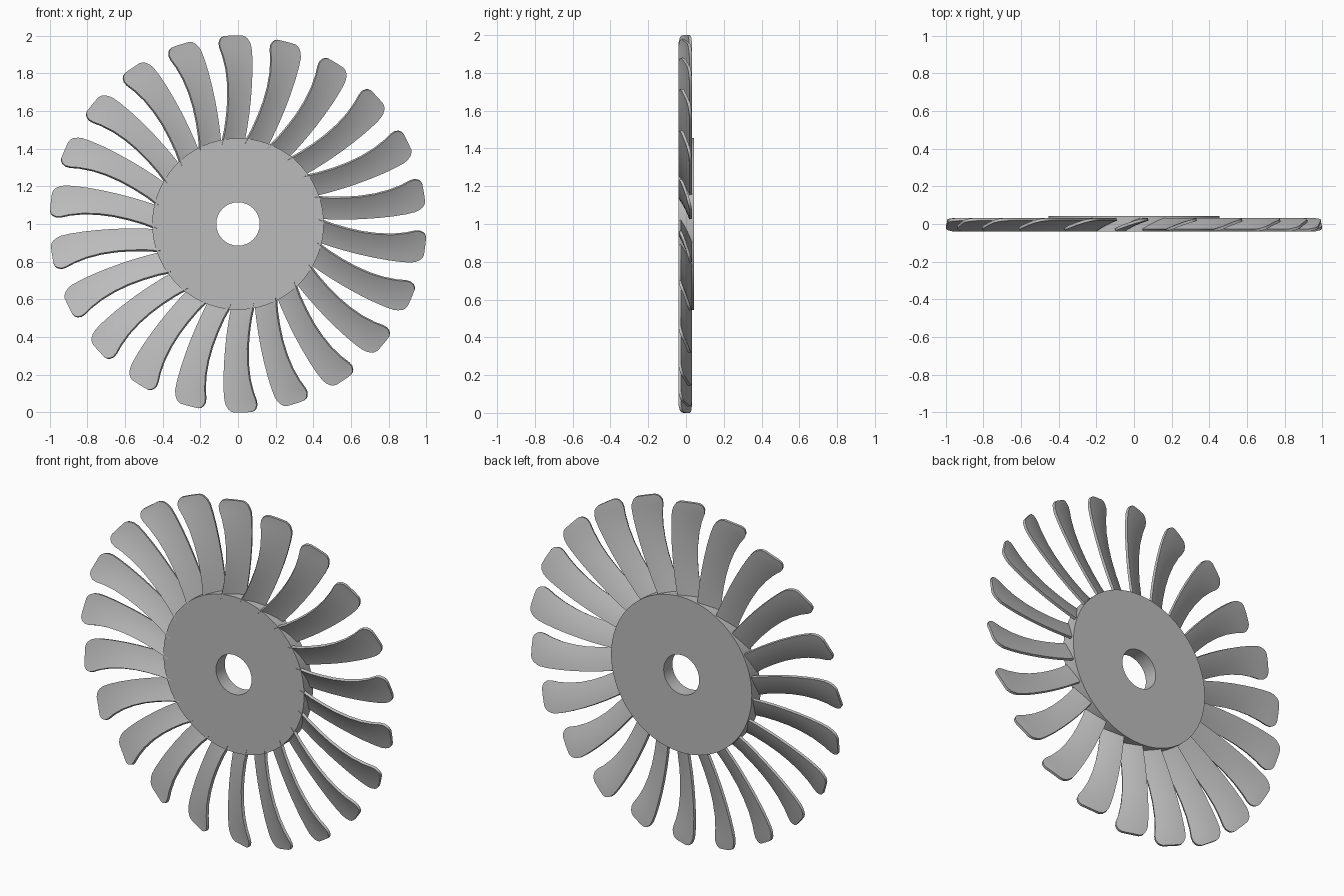
import bpy
import bmesh
from math import pi, radians
from mathutils import Matrix

cube = bpy.data.objects.get("Cube")
if cube:
    bpy.data.objects.remove(cube, do_unlink=True)

BLADES = 22
AXLE_HEIGHT = 1.0

grey = bpy.data.materials.new("plain grey")
grey.use_nodes = True
colour = (0.5, 0.5, 0.5, 1)
grey.diffuse_color = colour
grey.node_tree.nodes["Principled BSDF"].inputs["Base Color"].default_value = colour


def add_object(name, bm):
    """Turn a bmesh into a grey object centred on the axle."""
    mesh = bpy.data.meshes.new(name)
    bm.to_mesh(mesh)
    bm.free()
    mesh.materials.append(grey)
    obj = bpy.data.objects.new(name, mesh)
    obj.location.z = AXLE_HEIGHT
    bpy.context.collection.objects.link(obj)
    return obj


def smooth(obj):
    bpy.ops.object.select_all(action='DESELECT')
    obj.select_set(True)
    bpy.context.view_layer.objects.active = obj
    bpy.ops.object.shade_smooth_by_angle(angle=radians(35))


# Hub: rectangular section spun into a ring with an axle hole
bm = bmesh.new()
section = [(0.115, -0.039), (0.455, -0.039), (0.455, 0.042), (0.115, 0.042)]
verts = [bm.verts.new((r, y, 0)) for r, y in section]
edges = [bm.edges.new((verts[i], verts[(i + 1) % 4])) for i in range(4)]
bmesh.ops.spin(bm, geom=verts + edges, cent=(0, 0, 0), axis=(0, 1, 0),
               angle=2 * pi, steps=96, use_merge=True)
bmesh.ops.remove_doubles(bm, verts=bm.verts, dist=1e-5)
bmesh.ops.recalc_face_normals(bm, faces=bm.faces)
smooth(add_object("hub", bm))

# Blade: rows of (radius, front edge x, back edge x, corner rounding)
rows = [
    (0.42, -0.088, 0.030, 0), (0.50, -0.070, 0.045, 0),
    (0.58, -0.059, 0.057, 0), (0.66, -0.053, 0.066, 0),
    (0.74, -0.054, 0.072, 0), (0.82, -0.063, 0.075, 0),
    (0.89, -0.080, 0.074, 0), (0.94, -0.097, 0.070, 0),
    (0.965, -0.106, 0.067, 0.005), (0.985, -0.110, 0.065, 0.016),
    (0.995, -0.112, 0.064, 0.028), (1.0, -0.112, 0.063, 0.042),
]
ACROSS = 8
bm = bmesh.new()
grid = []
for radius, front, back, rounding in rows:
    line = []
    for i in range(ACROSS + 1):
        x = front + rounding + (back - front - 2 * rounding) * i / ACROSS
        t = (x - front) / (back - front)
        # pitched from front to back with a slight camber
        y = -0.034 + 0.059 * t + 0.02 * t * (1 - t)
        line.append(bm.verts.new((x, y, radius - 0.4 * x * x * (radius > 0.9))))
    grid.append(line)
for low, high in zip(grid, grid[1:]):
    for i in range(ACROSS):
        bm.faces.new((low[i], low[i + 1], high[i + 1], high[i]))
blade = add_object("blade_1", bm)
solid = blade.modifiers.new("thickness", 'SOLIDIFY')
solid.thickness = 0.015
solid.offset = 0
bpy.context.view_layer.objects.active = blade
blade.select_set(True)
bpy.ops.object.modifier_apply(modifier="thickness")
smooth(blade)

# Remaining blades share the first blade's mesh
for k in range(1, BLADES):
    copy = blade.copy()
    copy.name = f"blade_{k + 1}"
    copy.matrix_world = (Matrix.Translation((0, 0, AXLE_HEIGHT))
                         @ Matrix.Rotation(2 * pi * k / BLADES, 4, 'Y'))
    bpy.context.collection.objects.link(copy)
